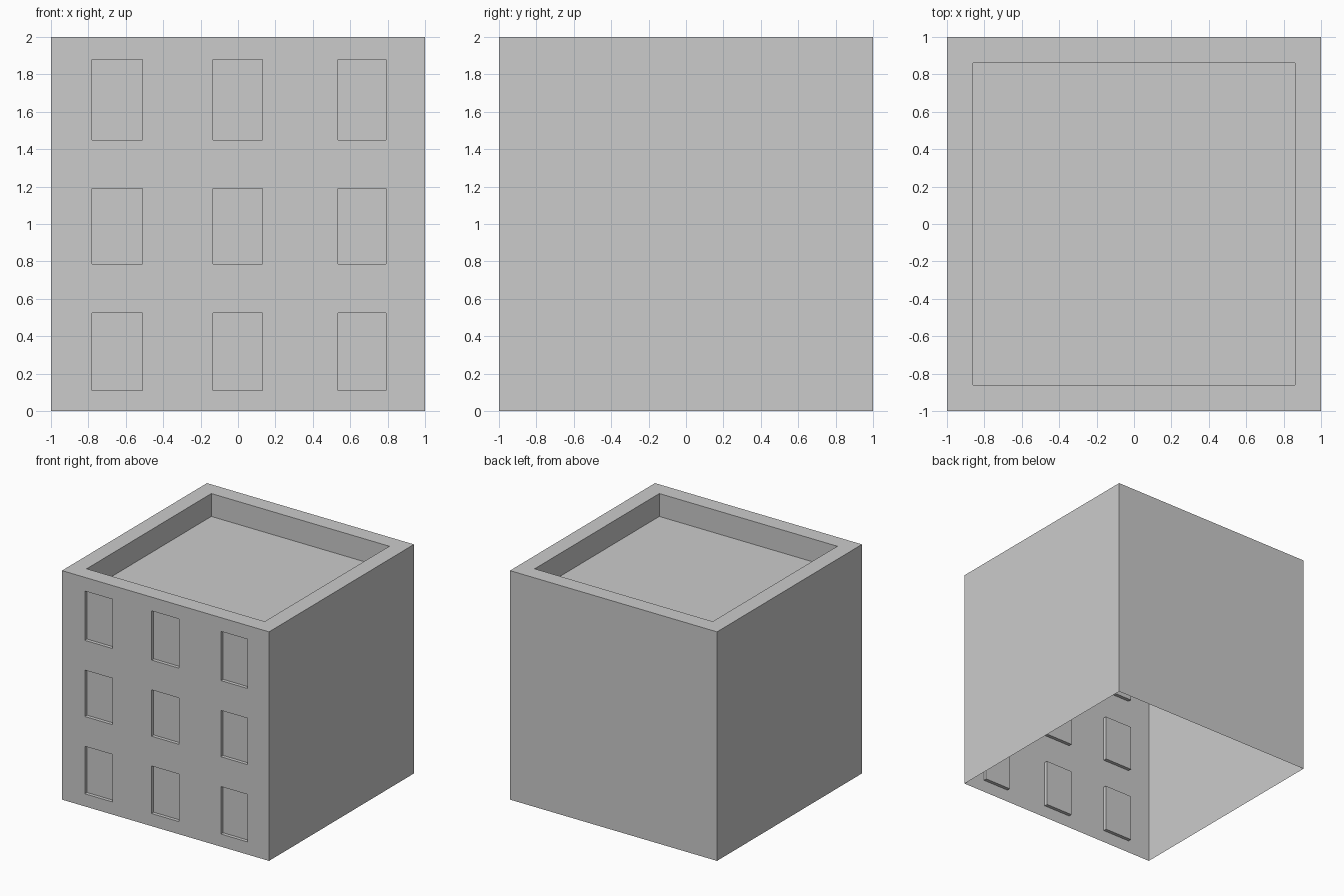
import bpy, bmesh

if "Cube" in bpy.data.objects:
    bpy.data.objects.remove(bpy.data.objects["Cube"])

W_DEPTH = 0.03          # window recess
ROOF_DEPTH = 0.20       # drop of the roof behind the parapet
RIM = 0.14              # parapet width
COLS = [(-0.78, -0.51), (-0.135, 0.13), (0.535, 0.79)]
ROWS = [(0.11, 0.525), (0.785, 1.19), (1.45, 1.88)]

bm = bmesh.new()

# Building shell: thin cube, open underneath
bmesh.ops.create_cube(bm, size=2)
bmesh.ops.translate(bm, verts=bm.verts, vec=(0, 0, 1))
bottom = [f for f in bm.faces if f.normal.z < -0.9]
bmesh.ops.delete(bm, geom=bottom, context='FACES_ONLY')


def front_faces():
    return [f for f in bm.faces if f.normal.y < -0.9]


def cut_front(co, no):
    """Slice only the front wall along a plane."""
    bm.normal_update()
    faces = front_faces()
    edges = list({e for f in faces for e in f.edges})
    verts = list({v for f in faces for v in f.verts})
    bmesh.ops.bisect_plane(bm, geom=verts + edges + faces, dist=1e-5,
                           plane_co=co, plane_no=no)


# Grid lines of the windows on the front wall
for pair in COLS:
    for x in pair:
        cut_front((x, 0, 0), (1, 0, 0))
for pair in ROWS:
    for z in pair:
        cut_front((0, 0, z), (0, 0, 1))
bm.normal_update()

# Recessed windows
windows = []
for f in front_faces():
    c = f.calc_center_bounds()
    if (any(a < c.x < b for a, b in COLS) and any(a < c.z < b for a, b in ROWS)):
        windows.append(f)
bmesh.ops.inset_individual(bm, faces=windows, thickness=0, depth=-W_DEPTH)

# Parapet and sunken roof
bm.normal_update()
roof = [f for f in bm.faces if f.normal.z > 0.9 and f.calc_center_bounds().z > 1.99]
bmesh.ops.inset_individual(bm, faces=roof, thickness=RIM, depth=0, use_even_offset=True)
bmesh.ops.inset_individual(bm, faces=roof, thickness=0, depth=-ROOF_DEPTH)

mesh = bpy.data.meshes.new("building")
bm.to_mesh(mesh)
bm.free()
bpy.context.collection.objects.link(bpy.data.objects.new("building", mesh))
